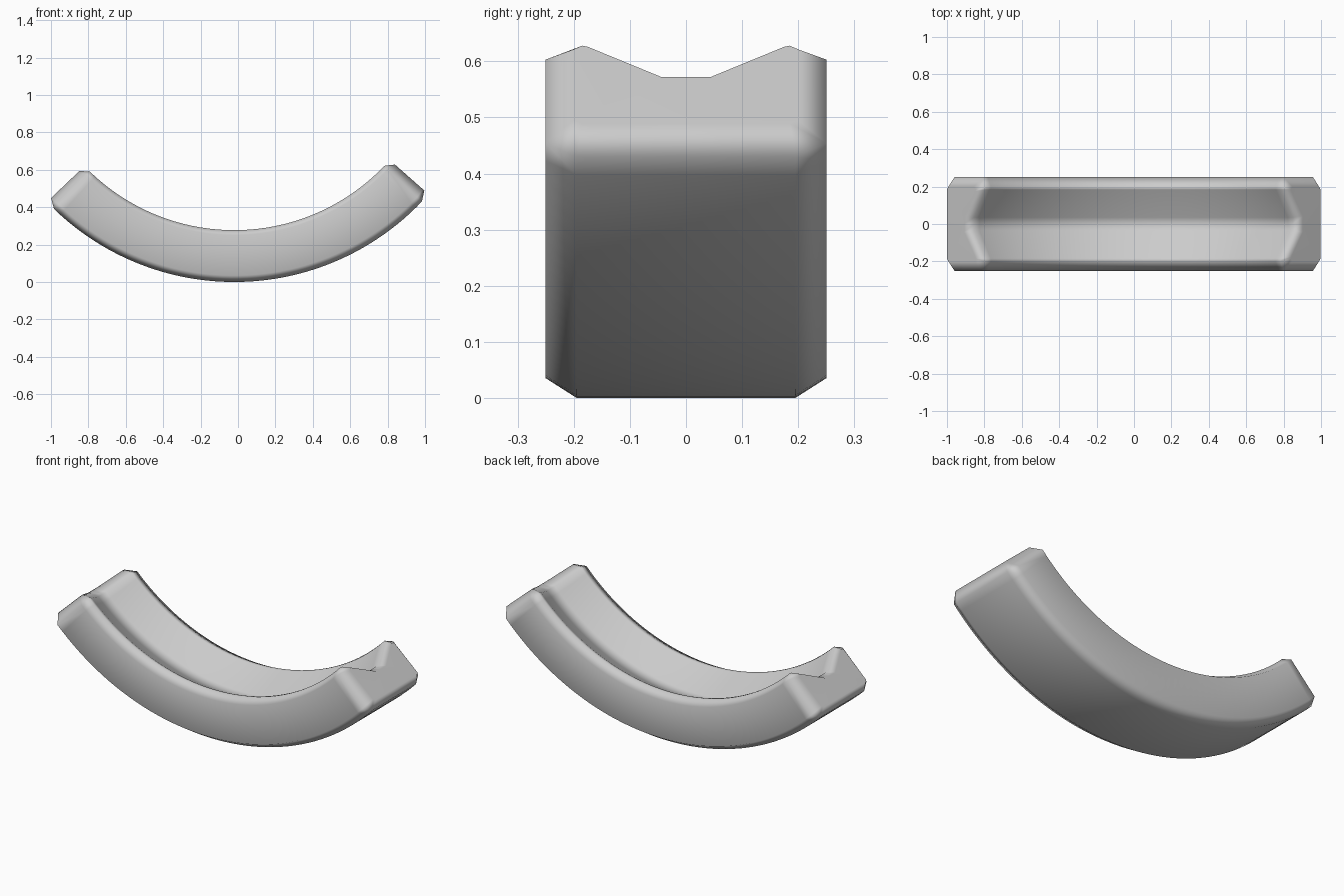
import bpy, bmesh
from math import sin, cos, radians

cube = bpy.data.objects.get("Cube")
if cube:
    bpy.data.objects.remove(cube, do_unlink=True)

CENTRE_X, CENTRE_Z = -0.02, 1.385
START, END, BEVEL = -46.3, 48.6, 2.2   # degrees from straight down
SEGMENTS = 48

# Half sections as (y, radius), from the groove floor round to the underside
BODY = [(0, 1.2), (0.035, 1.2), (0.183, 1.11), (0.2, 1.108), (0.25, 1.134),
        (0.25, 1.35), (0.195, 1.385), (0, 1.385)]
CAP = [(0, 1.23), (0.043, 1.23), (0.175, 1.148), (0.185, 1.145), (0.2, 1.155),
       (0.2, 1.345), (0.185, 1.355), (0, 1.355)]


def add_section(bm, half, degrees):
    """Place a mirrored section on the arc at the given angle."""
    loop = half + [(-y, r) for y, r in half[-2:0:-1]]
    a = radians(degrees)
    return [bm.verts.new((CENTRE_X + r * sin(a), y, CENTRE_Z - r * cos(a)))
            for y, r in loop]


# Sweep the grooved section along the arc, with bevelled ends
bm = bmesh.new()
first, last = START + BEVEL, END - BEVEL
rings = [add_section(bm, CAP, START)]
for i in range(SEGMENTS + 1):
    rings.append(add_section(bm, BODY, first + (last - first) * i / SEGMENTS))
rings.append(add_section(bm, CAP, END))

for a, b in zip(rings, rings[1:]):
    for i in range(len(a)):
        j = (i + 1) % len(a)
        bm.faces.new((a[i], a[j], b[j], b[i]))
bm.faces.new(rings[0])
bm.faces.new(rings[-1])
bmesh.ops.recalc_face_normals(bm, faces=bm.faces)
for face in bm.faces:
    face.smooth = True

mesh = bpy.data.meshes.new("grooved_arc")
bm.to_mesh(mesh)
bm.free()
arc = bpy.data.objects.new("grooved_arc", mesh)
bpy.context.collection.objects.link(arc)

# Soft bevels beside flat faces
weighted = arc.modifiers.new("soft_bevels", 'WEIGHTED_NORMAL')
weighted.weight = 80

# Plain grey
grey = bpy.data.materials.new("light_grey")
grey.use_nodes = True
colour = (0.6, 0.6, 0.6, 1)
grey.diffuse_color = colour
grey.node_tree.nodes["Principled BSDF"].inputs["Base Color"].default_value = colour
mesh.materials.append(grey)
